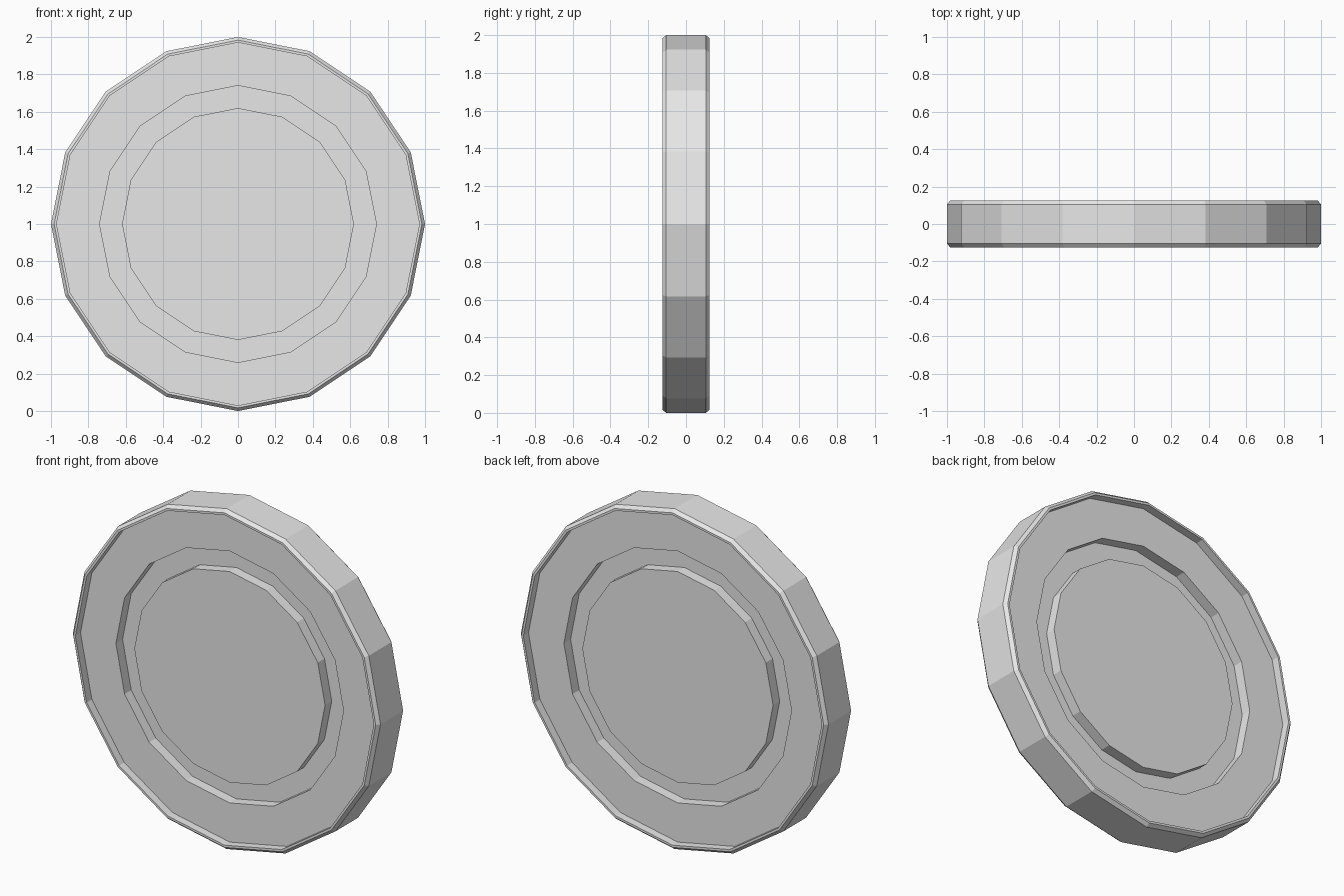
import bpy
import bmesh
from math import cos, sin, tau

SIDES = 16

cube = bpy.data.objects.get("Cube")
if cube:
    bpy.data.objects.remove(cube, do_unlink=True)

grey = bpy.data.materials.new("light_grey")
grey.use_nodes = True
grey.diffuse_color = (0.8, 0.8, 0.8, 1)
grey.node_tree.nodes["Principled BSDF"].inputs["Base Color"].default_value = (0.8, 0.8, 0.8, 1)

# Half profile as (radius, distance from the middle plane), hub outwards
half = [
    (0.62, 0.077), (0.62, 0.015),      # hub wall
    (0.74, 0.015), (0.74, 0.077),      # groove floor and outer wall
    (0.97, 0.077), (0.97, 0.125),      # recessed face and lip wall
    (0.983, 0.125), (1.0, 0.105),      # lip top and chamfer
]
# Mirror the front half to the back
profile = [(r, -y) for r, y in half] + list(reversed(half))

# Turn the profile round the front-to-back axis
bm = bmesh.new()
rings = []
for r, y in profile:
    angles = [tau * i / SIDES for i in range(SIDES)]
    rings.append([bm.verts.new((r * cos(a), y, 1 + r * sin(a))) for a in angles])
for a, b in zip(rings, rings[1:]):
    for i in range(SIDES):
        j = (i + 1) % SIDES
        bm.faces.new((a[i], a[j], b[j], b[i]))

# Flat hub caps on both sides
bm.faces.new(rings[0])
bm.faces.new(rings[-1])
bmesh.ops.recalc_face_normals(bm, faces=bm.faces)

mesh = bpy.data.meshes.new("grooved_disc")
bm.to_mesh(mesh)
bm.free()
mesh.materials.append(grey)
disc = bpy.data.objects.new("grooved_disc", mesh)
bpy.context.collection.objects.link(disc)
